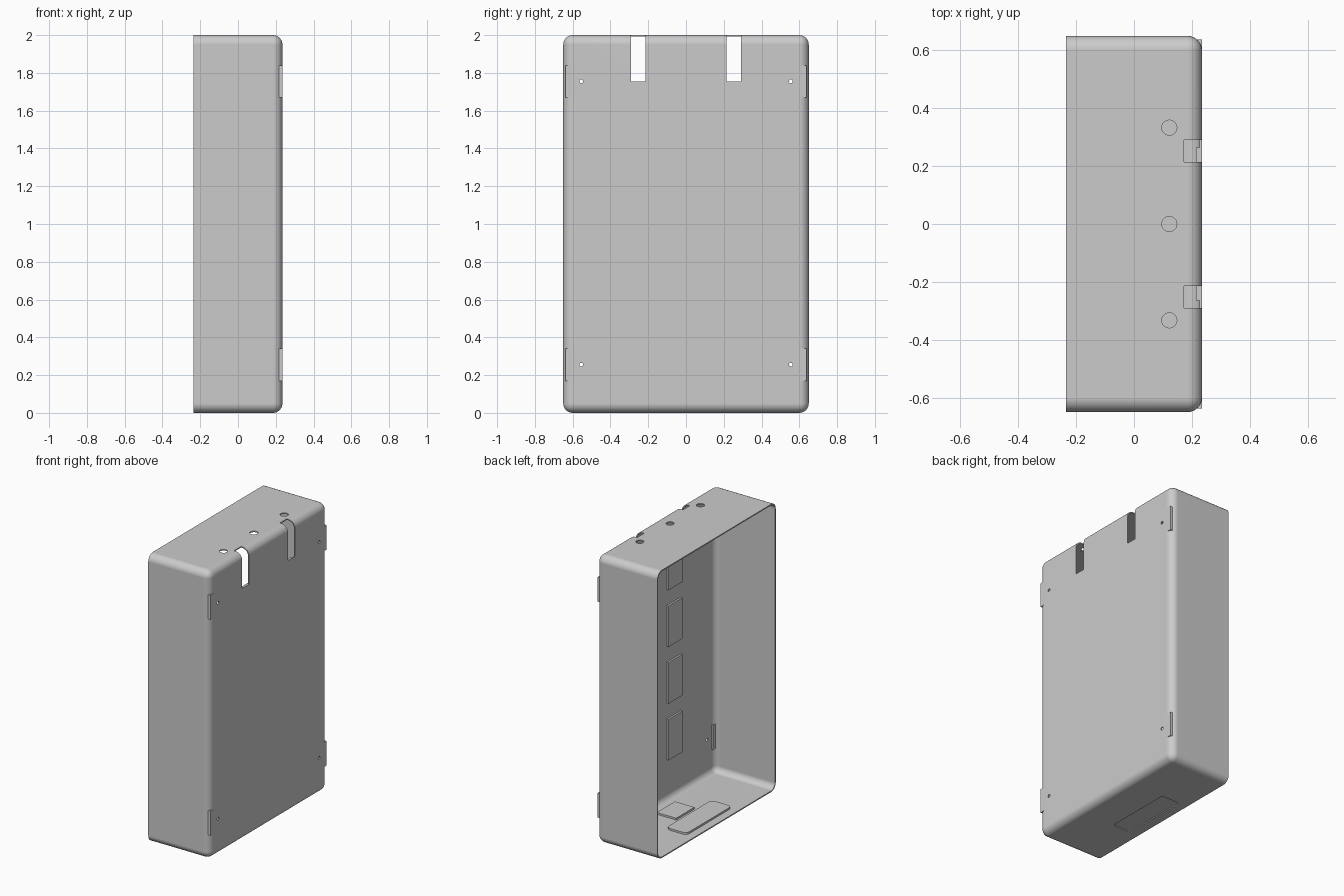
import bpy, bmesh
from mathutils import Vector

cube = bpy.data.objects.get("Cube")
if cube:
    bpy.data.objects.remove(cube, do_unlink=True)

HX, HY, H = 0.235, 0.65, 2.0
WALL, RADIUS = 0.008, 0.05

grey = bpy.data.materials.new("plain_grey")
grey.use_nodes = True
grey.diffuse_color = (0.6, 0.6, 0.6, 1)
grey.node_tree.nodes["Principled BSDF"].inputs["Base Color"].default_value = (0.6, 0.6, 0.6, 1)


def finish(bm, name):
    bmesh.ops.recalc_face_normals(bm, faces=bm.faces)
    mesh = bpy.data.meshes.new(name)
    bm.to_mesh(mesh)
    bm.free()
    mesh.materials.append(grey)
    obj = bpy.data.objects.new(name, mesh)
    bpy.context.collection.objects.link(obj)
    return obj


def box_mesh(lo, hi):
    lo, hi = Vector(lo), Vector(hi)
    bm = bmesh.new()
    bmesh.ops.create_cube(bm, size=1)
    for v in bm.verts:
        v.co = (lo + hi) / 2 + v.co * (hi - lo)
    return bm


def box(name, lo, hi, corner=0):
    """Box, optionally with rounded vertical edges."""
    bm = box_mesh(lo, hi)
    if corner:
        edges = [e for e in bm.edges if abs(e.verts[0].co.z - e.verts[1].co.z) > 1e-5]
        bmesh.ops.bevel(bm, geom=edges, offset=corner, segments=5, profile=0.5, affect='EDGES')
    return finish(bm, name)


def drill(name, centre, radius, axis):
    bm = bmesh.new()
    bmesh.ops.create_cone(bm, cap_ends=True, segments=32, radius1=radius, radius2=radius, depth=0.06)
    turn = Vector((0, 0, 1)).rotation_difference(Vector(axis)).to_matrix()
    bmesh.ops.rotate(bm, verts=bm.verts, matrix=turn, cent=(0, 0, 0))
    bmesh.ops.translate(bm, verts=bm.verts, vec=centre)
    return finish(bm, name)


# Enclosure shell: rounded box, open on the -x side
bm = box_mesh((-HX, -HY, 0), (HX, HY, H))
edges = [e for e in bm.edges if max(v.co.x for v in e.verts) > 0]
bmesh.ops.bevel(bm, geom=edges, offset=RADIUS, segments=8, profile=0.5, affect='EDGES')
bmesh.ops.recalc_face_normals(bm, faces=bm.faces)
open_side = [f for f in bm.faces if f.normal.x < -0.99]
bmesh.ops.delete(bm, geom=open_side, context='FACES')
shell = finish(bm, "enclosure_shell")
solid = shell.modifiers.new("wall", 'SOLIDIFY')
solid.thickness, solid.offset = WALL, -1
solid.use_even_offset = True

# Cutters: hanging slots, cable holes, screw holes, floor recess
cutters = []
for s in (-1, 1):
    y = s * 0.252
    cutters.append(box("slot_cutter", (0.172, y - 0.038, 1.755), (0.3, y + 0.038, 2.1)))
    for z in (0.255, 1.755):
        cutters.append(drill("screw_cutter", (HX, s * 0.555, z), 0.01, (1, 0, 0)))
for y in (-0.333, 0, 0.333):
    cutters.append(drill("cable_cutter", (0.122, y, H), 0.026, (0, 0, 1)))
cutters.append(box("recess_cutter", (-0.17, -0.24, -0.05), (-0.03, 0.24, 0.03), 0.025))
for c in cutters:
    c.hide_render = True
    cut = shell.modifiers.new("cut", 'BOOLEAN')
    cut.operation, cut.object, cut.solver = 'DIFFERENCE', c, 'EXACT'

# Bake the cuts and drop the cutters
bpy.context.view_layer.update()
baked = bpy.data.meshes.new_from_object(shell.evaluated_get(bpy.context.evaluated_depsgraph_get()))
shell.modifiers.clear()
shell.data = baked
for c in cutters:
    bpy.data.objects.remove(c, do_unlink=True)

# Smooth rounded edges, flat walls
bpy.ops.object.select_all(action='DESELECT')
shell.select_set(True)
bpy.context.view_layer.objects.active = shell
bpy.ops.object.shade_smooth_by_angle(angle=0.6)
weighted = shell.modifiers.new("clean_shading", 'WEIGHTED_NORMAL')
weighted.keep_sharp = True

# Corner tabs squared off over the rounded edges
for s, side in ((-1, "front"), (1, "back")):
    for z, level in ((0.255, "lower"), (1.755, "upper")):
        ys = sorted((s * 0.605, s * 0.638))
        box(f"{side}_{level}_tab", (0.215, ys[0], z - 0.085), (HX, ys[1], z + 0.085))

# Raised pads on the inner wall, two columns
inner = HX - WALL
for s in (-1, 1):
    for i in range(4):
        z = 0.285 + 0.394 * i
        y = s * 0.19
        box("wall_pad", (inner - 0.013, y - 0.075, z), (inner + 0.002, y + 0.075, z + 0.285))

# Raised pads on the floor; the long one backs the recess underneath
box("long_floor_pad", (-0.178, -0.248, WALL - 0.001), (-0.022, 0.248, WALL + 0.013), 0.03)
box("small_floor_pad", (0.005, -0.1, WALL - 0.001), (0.155, 0.1, WALL + 0.013))
